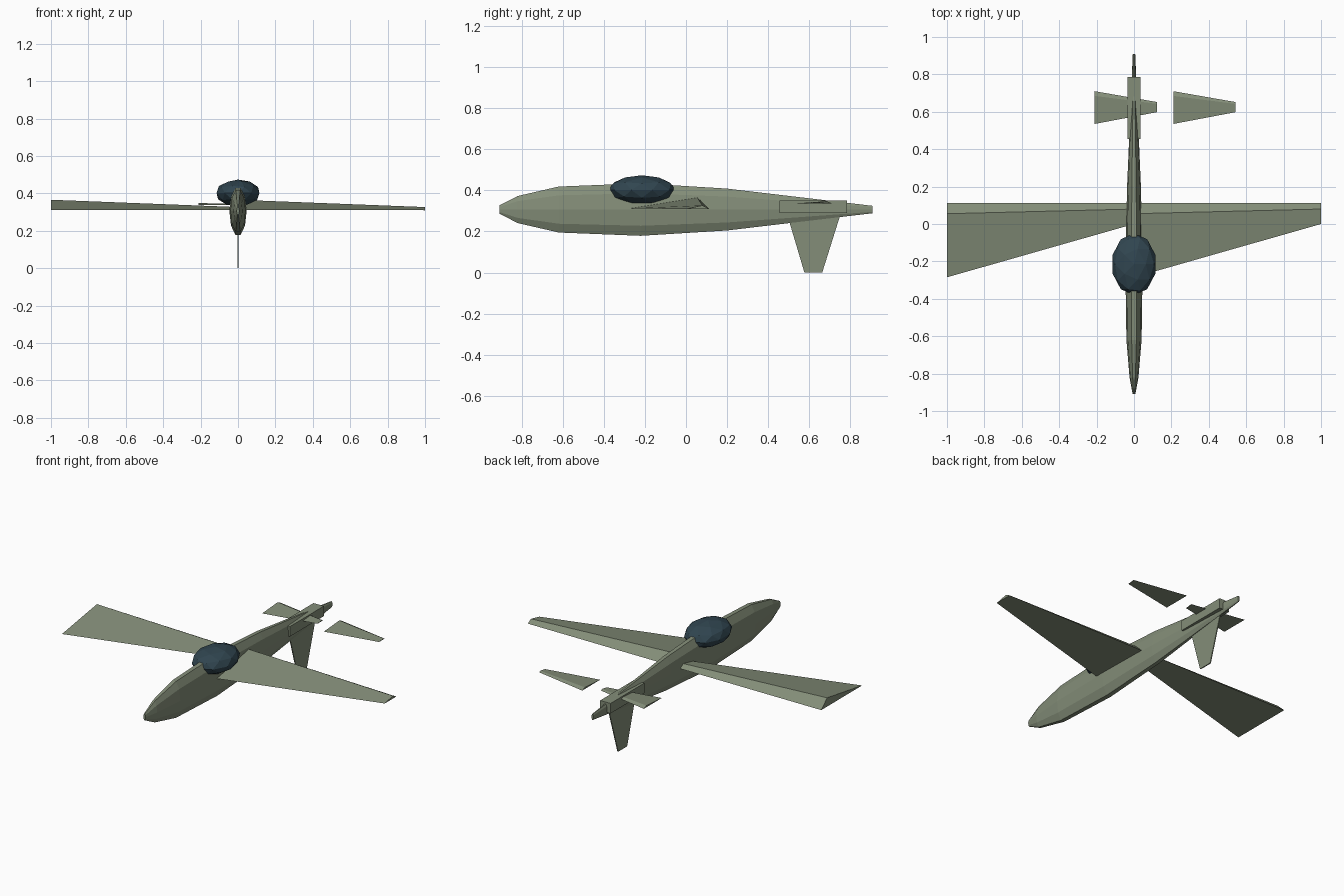
import bpy, bmesh, math
from mathutils import Matrix

if "Cube" in bpy.data.objects:
    bpy.data.objects.remove(bpy.data.objects["Cube"])


def material(name, color):
    m = bpy.data.materials.new(name)
    m.diffuse_color = (*color, 1)
    m.use_nodes = True
    m.node_tree.nodes["Principled BSDF"].inputs["Base Color"].default_value = m.diffuse_color
    return m


OLIVE = material("olive", (0.23, 0.27, 0.19))
GLASS = material("dark_glass", (0.03, 0.06, 0.08))


def finish(name, bm, mat):
    bmesh.ops.recalc_face_normals(bm, faces=bm.faces)
    mesh = bpy.data.meshes.new(name)
    bm.to_mesh(mesh)
    bm.free()
    mesh.materials.append(mat)
    ob = bpy.data.objects.new(name, mesh)
    bpy.context.collection.objects.link(ob)
    return ob


def loft(name, sections, mat=OLIVE):
    """Skin a list of equal-length cross-sections and cap both ends."""
    bm = bmesh.new()
    rings = [[bm.verts.new(p) for p in s] for s in sections]
    n = len(rings[0])
    for a, b in zip(rings, rings[1:]):
        for i in range(n):
            j = (i + 1) % n
            bm.faces.new((a[i], a[j], b[j], b[i]))
    bm.faces.new(rings[0])
    bm.faces.new(rings[-1])
    return finish(name, bm, mat)


# Fuselage: ten-sided narrow body, (y, half height)
stations = [(-0.91, 0.02), (-0.82, 0.066), (-0.62, 0.112),
            (-0.22, 0.128), (0.2, 0.102), (0.91, 0.018)]
rings = []
for y, h in stations:
    r = h / math.sin(math.radians(72))
    rings.append([(0.345 * r * math.cos(i * math.tau / 10), y,
                   0.307 + r * math.sin(i * math.tau / 10)) for i in range(10)])
loft("fuselage", rings)

# Canopy: faceted ellipsoid
bm = bmesh.new()
bmesh.ops.create_icosphere(bm, subdivisions=2, radius=1)
bmesh.ops.transform(bm, verts=bm.verts, matrix=Matrix.Translation((0, -0.215, 0.402))
                    @ Matrix.Diagonal((0.12, 0.165, 0.072, 1)))
finish("canopy", bm, GLASS)


# Wings and tailplanes: triangular sections, both sides taper toward +x
def panel(name, x, span, root, tip):
    loft(name, [[(x, *p) for p in root], [(x + span, *p) for p in tip]])


wing_root = [(-0.285, 0.312), (0.055, 0.366), (0.112, 0.312)]
wing_tip = [(0.0, 0.31), (0.08, 0.327), (0.112, 0.31)]
tail_root = [(0.535, 0.337), (0.685, 0.348), (0.71, 0.337)]
tail_tip = [(0.598, 0.338), (0.642, 0.344), (0.652, 0.338)]
for side, wing_x, tail_x in (("left", -1, -0.21), ("right", 0, 0.21)):
    panel(side + "_wing", wing_x, 1, wing_root, wing_tip)
    panel(side + "_tailplane", tail_x, 0.333, tail_root, tail_tip)

# Tail mounting block
loft("tail_block", [[(x, 0.455, 0.29), (x, 0.785, 0.29), (x, 0.785, 0.352), (x, 0.455, 0.352)]
                    for x in (-0.035, 0.035)])

# Ventral fin: thin tapered plate reaching down to z = 0
loft("ventral_fin", [[(x, 0.577, 0), (x, 0.664, 0), (x, 0.758, 0.3), (x, 0.488, 0.3)]
                     for x in (-0.003, 0.003)])
